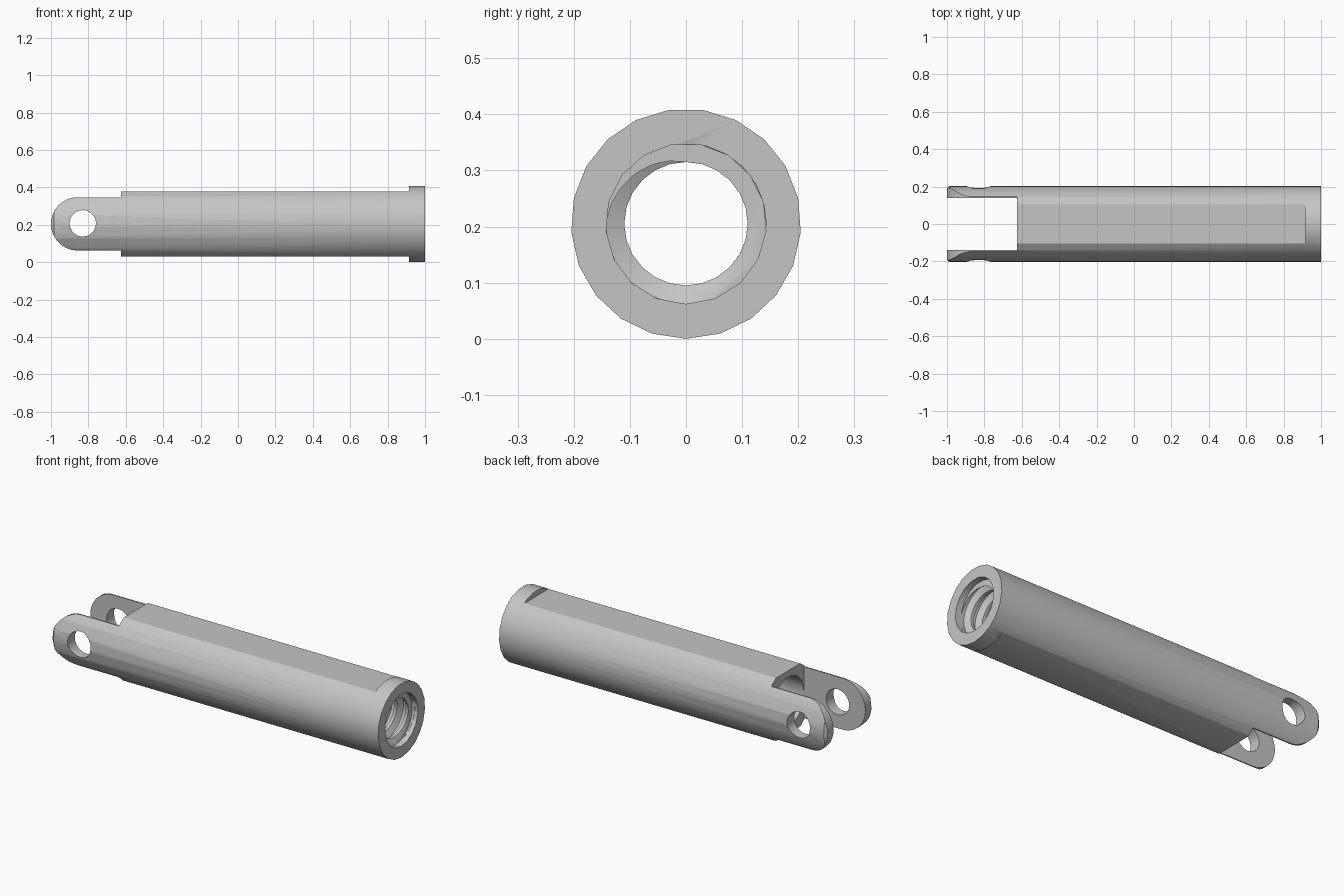
import bpy
import bmesh
from math import cos, sin, pi, tau

cube = bpy.data.objects.get("Cube")
if cube:
    bpy.data.objects.remove(cube, do_unlink=True)

AXIS_Z = 0.205   # height of the long axis
RADIUS = 0.205   # outer radius
BORE = 0.143     # wide bore radius
CREST = 0.11     # thread crest radius
SHOULDER = -0.625  # where the fork meets the barrel


def finish(name, bm):
    bmesh.ops.recalc_face_normals(bm, faces=bm.faces)
    mesh = bpy.data.meshes.new(name)
    bm.to_mesh(mesh)
    bm.free()
    obj = bpy.data.objects.new(name, mesh)
    bpy.context.collection.objects.link(obj)
    return obj


def loft(name, rings):
    """Closed solid through a list of matching point rings."""
    bm = bmesh.new()
    loops = [[bm.verts.new(p) for p in ring] for ring in rings]
    n = len(loops[0])
    for a, b in zip(loops, loops[1:]):
        for i in range(n):
            j = (i + 1) % n
            bm.faces.new((a[i], a[j], b[j], b[i]))
    bm.faces.new(loops[0])
    bm.faces.new(loops[-1])
    return finish(name, bm)


def ring(x, r, n):
    """Circle around the long axis, with a corner at the bottom."""
    return [(x, r * sin(tau * i / n), AXIS_Z - r * cos(tau * i / n)) for i in range(n)]


def side_prism(name, outline, y0, y1):
    """Extrude an x-z outline across y."""
    return loft(name, [[(x, y, z) for x, z in outline] for y in (y0, y1)])


def thread(name, x0, turns, pitch, n=24):
    """Helical strip whose edges weld to the next turn, capped at both ends."""
    bm = bmesh.new()
    profile = [(0, CREST), (0.25, CREST), (0.5, BORE), (0.75, BORE)]
    k = len(profile)
    grid = []
    for s in range(turns * n + 1):
        a = tau * s / n
        grid.append([bm.verts.new((x0 + pitch * (s / n + t),
                                   r * sin(a), AXIS_Z - r * cos(a)))
                     for t, r in profile + [(1, CREST)]])
    for a, b in zip(grid, grid[1:]):
        for i in range(k):
            bm.faces.new((a[i], a[i + 1], b[i + 1], b[i]))
    bmesh.ops.remove_doubles(bm, verts=bm.verts, dist=0.0001)
    middle = x0 + pitch * (turns + 1) / 2
    rims = [e for e in bm.edges if e.is_boundary]
    for end, x in ((-1, x0 + pitch / 2), (1, x0 + pitch * (turns + 0.5))):
        hub = bm.verts.new((x, 0, AXIS_Z))
        for e in rims:
            if (e.verts[0].co.x - middle) * end > 0:
                bm.faces.new((e.verts[0], e.verts[1], hub))
    return finish(name, bm)


def carve(target, tool, operation="DIFFERENCE"):
    tool.hide_render = True
    mod = target.modifiers.new(tool.name, "BOOLEAN")
    mod.operation = operation
    mod.solver = "EXACT"
    mod.object = tool
    bpy.context.view_layer.objects.active = target
    bpy.ops.object.modifier_apply(modifier=mod.name)
    bpy.data.objects.remove(tool, do_unlink=True)


# Round bar with a small chamfer at the fork end
body = loft("fork_sleeve", [ring(-1, 0.192, 21), ring(-0.985, RADIUS, 21), ring(1, RADIUS, 21)])

# Side silhouette: rounded fork, flats on the barrel, full round collar
EAR, FLAT, BIG = 0.142, 0.174, 0.3
upper = [(SHOULDER, EAR), (SHOULDER, FLAT), (0.915, FLAT), (0.915, BIG), (1.1, BIG)]
tip = [(EAR - 1 + EAR * cos(a), EAR * sin(a))
       for a in (pi / 2 + pi * i / 20 for i in range(21))]
half = [(x, AXIS_Z + z) for x, z in upper]
outline = ([(x - 0, AXIS_Z + z) for x, z in tip]
           + [(x, AXIS_Z - z) for x, z in upper] + half[::-1])
carve(body, side_prism("silhouette", outline, -BIG, BIG), "INTERSECT")

# Fork slot and cross pin hole
slot = [(-1.1, -0.1), (SHOULDER, -0.1), (SHOULDER, 0.5), (-1.1, 0.5)]
carve(body, side_prism("slot", slot, -0.139, 0.139))
pin = [(-0.83 + 0.071 * cos(tau * i / 20), 0.208 + 0.071 * sin(tau * i / 20))
       for i in range(20)]
carve(body, side_prism("pin_hole", pin, -BIG, BIG))

# Threaded mouth, its counterbore and the long rear bore
carve(body, thread("thread_cut", 0.37, 9, 0.07))
carve(body, loft("mouth", [ring(0.965, BORE, 17), ring(1.1, BORE, 17)]))
carve(body, loft("rear_bore", [ring(SHOULDER - 0.015, BORE - 0.004, 17),
                               ring(0.46, BORE - 0.004, 17)]))

# Plain grey metal
metal = bpy.data.materials.new("grey_metal")
metal.use_nodes = True
colour = (0.56, 0.56, 0.56, 1)
metal.diffuse_color = colour
metal.node_tree.nodes["Principled BSDF"].inputs["Base Color"].default_value = colour
body.data.materials.clear()
body.data.materials.append(metal)

bpy.ops.object.select_all(action="DESELECT")
body.select_set(True)
bpy.context.view_layer.objects.active = body
bpy.ops.object.shade_smooth_by_angle(angle=pi / 6)
